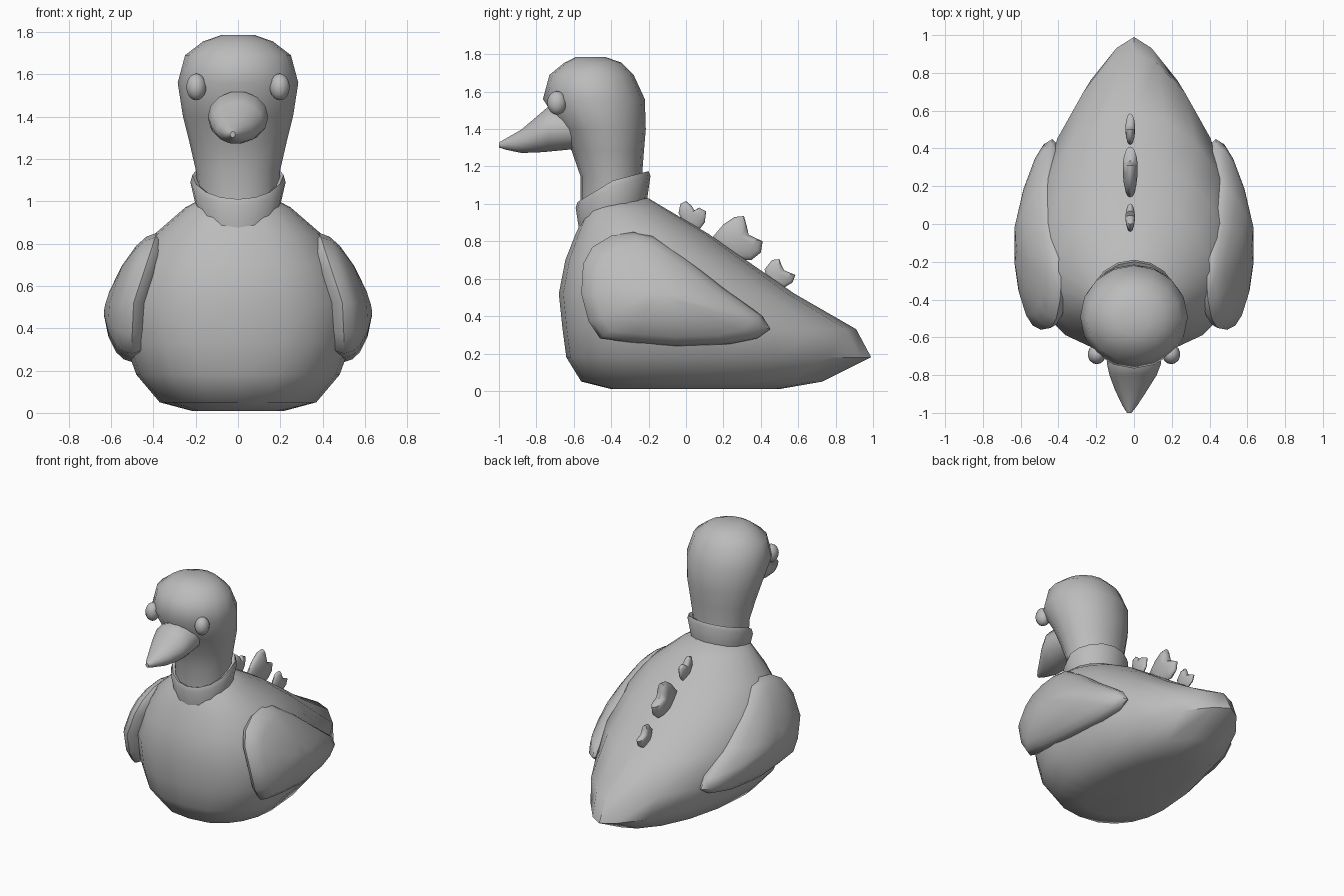
import bpy, bmesh, math
from math import sin, cos, pi
from mathutils import Vector

if "Cube" in bpy.data.objects:
    bpy.data.objects.remove(bpy.data.objects["Cube"])

grey = bpy.data.materials.new("plain_grey")
grey.diffuse_color = (0.5, 0.5, 0.5, 1)
grey.use_nodes = True
grey.node_tree.nodes["Principled BSDF"].inputs["Base Color"].default_value = grey.diffuse_color


def finish(name, bm, angle=50):
    bmesh.ops.recalc_face_normals(bm, faces=bm.faces)
    mesh = bpy.data.meshes.new(name)
    bm.to_mesh(mesh)
    bm.free()
    mesh.materials.append(grey)
    ob = bpy.data.objects.new(name, mesh)
    bpy.context.collection.objects.link(ob)
    bpy.ops.object.select_all(action='DESELECT')
    ob.select_set(True)
    bpy.context.view_layer.objects.active = ob
    bpy.ops.object.shade_smooth_by_angle(angle=math.radians(angle))
    return ob


def loft(name, rings, closed=False, angle=50):
    """Skin a list of equal rings; open ends get a fan cap."""
    bm = bmesh.new()
    vs = [[bm.verts.new(p) for p in r] for r in rings]
    n = len(vs[0])
    pairs = list(zip(vs, vs[1:])) + ([(vs[-1], vs[0])] if closed else [])
    for a, b in pairs:
        for i in range(n):
            j = (i + 1) % n
            bm.faces.new((a[i], a[j], b[j], b[i]))
    if not closed:
        for r in (vs[0], vs[-1]):
            c = bm.verts.new(sum((v.co for v in r), Vector()) / n)
            for i in range(n):
                bm.faces.new((c, r[i], r[(i + 1) % n]))
    return finish(name, bm, angle)


def pillow(name, outline, base, t_in, t_out, side=1):
    """Cushion with a side outline (y, z); base(y, z) gives its middle x."""
    n = len(outline)
    cy = sum(p[0] for p in outline) / n
    cz = sum(p[1] for p in outline) / n
    steps = [(r, -t_in) for r in (0.2, 0.55, 0.82, 0.95)] + [(1, 0)]
    steps += [(r, t_out) for r in (0.95, 0.82, 0.55, 0.2)]
    rings = []
    for r, t in steps:
        ring = []
        for y, z in outline:
            py, pz = cy + (y - cy) * r, cz + (z - cz) * r
            ring.append((side * (base(py, pz) + t * math.sqrt(1 - r * r)), py, pz))
        rings.append(ring)
    return loft(name, rings)


def spow(v, e):
    return math.copysign(abs(v) ** e, v)


def ang(n):
    return [2 * pi * i / n for i in range(n)]


# Body: level sections (z, front, widest y, back, half width, tail taper)
rings = []
for z, f, m, b, w, e in [(0.01, -0.40, -0.05, 0.50, 0.22, 1.0),
                         (0.05, -0.56, -0.15, 0.73, 0.37, 1.2),
                         (0.18, -0.64, -0.20, 0.99, 0.48, 1.4),
                         (0.33, -0.66, -0.20, 0.91, 0.535, 1.3),
                         (0.52, -0.68, -0.20, 0.58, 0.555, 1.0),
                         (0.70, -0.645, -0.20, 0.32, 0.50, 1.0),
                         (0.84, -0.59, -0.25, 0.12, 0.40, 1.0),
                         (0.97, -0.53, -0.34, -0.10, 0.25, 1.0),
                         (1.03, -0.48, -0.36, -0.20, 0.14, 1.0)]:
    rings.append([(w * spow(cos(a), e if sin(a) > 0 else 0.8),
                   m + sin(a) * ((b - m) if sin(a) > 0 else (m - f)), z)
                  for a in ang(20)])
loft("body", rings)

# Head and neck: level sections (z, front, back, half width)
rings = []
for z, f, b, w in [(0.95, -0.565, -0.23, 0.185), (1.15, -0.565, -0.235, 0.20),
                   (1.28, -0.61, -0.225, 0.23), (1.40, -0.66, -0.215, 0.26),
                   (1.56, -0.765, -0.22, 0.285), (1.69, -0.73, -0.28, 0.25),
                   (1.755, -0.65, -0.345, 0.165), (1.785, -0.59, -0.43, 0.08)]:
    rings.append([(w * cos(a), (f + b) / 2 + (b - f) / 2 * sin(a), z)
                  for a in ang(16)])
loft("head", rings)

# Collar: band tilted up to the back (x radius, y radius, z front, side, back)
rings = []
for rx, ry, zf, zs, zb in [(0.195, 0.18, 0.85, 0.96, 1.01),
                           (0.225, 0.20, 0.98, 1.09, 1.15),
                           (0.215, 0.19, 1.01, 1.125, 1.175),
                           (0.185, 0.165, 1.00, 1.11, 1.16),
                           (0.16, 0.15, 0.88, 0.98, 1.02)]:
    rings.append([(rx * cos(a), -0.39 + ry * sin(a),
                   zs + sin(a) * ((zb - zs) if sin(a) > 0 else (zs - zf)))
                  for a in ang(16)])
loft("collar", rings, closed=True)

# Beak: upright sections (y, middle z, half width, half height, x shift)
rings = []
for y, z, w, h, x in [(-0.60, 1.40, 0.13, 0.11, 0), (-0.74, 1.398, 0.143, 0.122, 0),
                      (-0.80, 1.37, 0.125, 0.098, -0.005),
                      (-0.88, 1.335, 0.085, 0.064, -0.015),
                      (-0.96, 1.32, 0.04, 0.032, -0.022),
                      (-1.0, 1.315, 0.012, 0.014, -0.025)]:
    rings.append([(x + w * cos(a), y, z + h * sin(a)) for a in ang(14)])
loft("beak", rings)

# Eyes and wings, one per side
wing = [(-.56, .52), (-.55, .68), (-.5, .77), (-.4, .83), (-.28, .85), (-.18, .83),
        (0, .71), (.2, .55), (.41, .40), (.45, .33), (.38, .28), (.23, .25),
        (-.05, .24), (-.3, .26), (-.46, .28), (-.52, .37)]
for side, label in ((-1, "left"), (1, "right")):
    bm = bmesh.new()
    bmesh.ops.create_uvsphere(bm, u_segments=14, v_segments=10, radius=1)
    for v in bm.verts:
        v.co = (side * 0.197 + v.co.x * 0.048, -0.69 + v.co.y * 0.052,
                1.54 + v.co.z * 0.063)
    finish(label + "_eye", bm)
    pillow(label + "_wing", wing,
           lambda y, z: 0.50 - 0.33 * max(0, z - 0.5) - 0.15 * max(0, y),
           0.11, 0.135, side)

# Back tufts: three notched leaves along the spine
tufts = [("front_tuft", 0.025,
          [(-.04, .95), (-.03, 1.0), (0, 1.015), (.03, .99), (.045, .965),
           (.07, .98), (.108, .96), (.1, .9), (.07, .86), (0, .87)]),
         ("middle_tuft", 0.04,
          [(.14, .82), (.2, .89), (.26, .93), (.31, .935), (.325, .88), (.335, .835),
           (.41, .80), (.40, .74), (.35, .70), (.23, .70)]),
         ("rear_tuft", 0.026,
          [(.42, .65), (.46, .70), (.5, .705), (.51, .675), (.525, .645),
           (.585, .62), (.57, .58), (.52, .55), (.44, .56)])]
for name, t, outline in tufts:
    pillow(name, outline, lambda y, z: -0.02, t, t)
